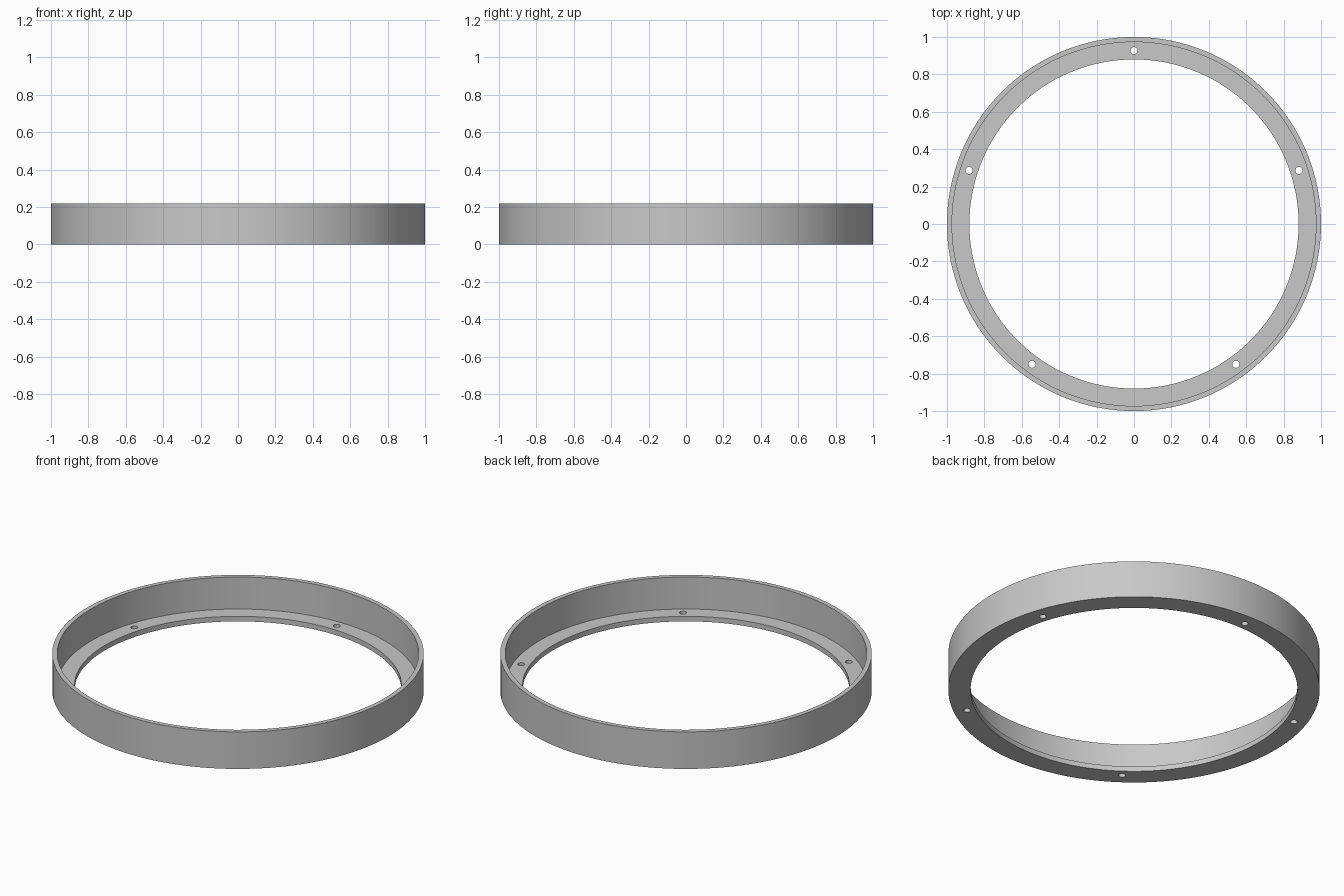
import bpy, bmesh
from math import pi, sin, cos, radians

if "Cube" in bpy.data.objects:
    bpy.data.objects.remove(bpy.data.objects["Cube"])

HEIGHT, FLANGE = 0.22, 0.03
OUTER, WALL, BORE = 1.0, 0.973, 0.88
HOLE_CIRCLE, HOLE_RADIUS, HOLES = 0.927, 0.019, 5

# Single grey finish
grey = bpy.data.materials.new("plain_grey")
grey.use_nodes = True
color = (0.58, 0.58, 0.58, 1)
grey.diffuse_color = color
grey.node_tree.nodes["Principled BSDF"].inputs["Base Color"].default_value = color

# Ring: L-shaped section turned about the z axis
section = [(BORE, 0), (OUTER, 0), (OUTER, HEIGHT),
           (WALL, HEIGHT), (WALL, FLANGE), (BORE, FLANGE)]
bm = bmesh.new()
verts = [bm.verts.new((r, 0, z)) for r, z in section]
edges = [bm.edges.new((v, verts[i - 1])) for i, v in enumerate(verts)]
bmesh.ops.spin(bm, geom=verts + edges, cent=(0, 0, 0), axis=(0, 0, 1),
               angle=2 * pi, steps=128)
bmesh.ops.remove_doubles(bm, verts=bm.verts, dist=0.0001)
bmesh.ops.recalc_face_normals(bm, faces=bm.faces)
mesh = bpy.data.meshes.new("flanged_ring")
bm.to_mesh(mesh)
bm.free()
mesh.materials.append(grey)
ring = bpy.data.objects.new("flanged_ring", mesh)
bpy.context.collection.objects.link(ring)

# Screw holes: five evenly spaced through the flange, the first at the back
for i in range(HOLES):
    a = radians(90) + i * 2 * pi / HOLES
    bpy.ops.mesh.primitive_cylinder_add(
        vertices=24, radius=HOLE_RADIUS, depth=4 * FLANGE,
        location=(HOLE_CIRCLE * cos(a), HOLE_CIRCLE * sin(a), FLANGE / 2))
    cutter = bpy.context.object
    cutter.name = "hole_cutter"
    cutter.hide_render = True
    cutter.data.materials.append(grey)
    cut = ring.modifiers.new("screw_hole", 'BOOLEAN')
    cut.operation = 'DIFFERENCE'
    cut.solver = 'EXACT'
    cut.object = cutter
    bpy.context.view_layer.objects.active = ring
    bpy.ops.object.modifier_apply(modifier=cut.name)
    bpy.data.objects.remove(cutter)

# Smooth round walls, crisp rims
bpy.ops.object.select_all(action='DESELECT')
ring.select_set(True)
bpy.context.view_layer.objects.active = ring
bpy.ops.object.shade_smooth_by_angle(angle=radians(30))
